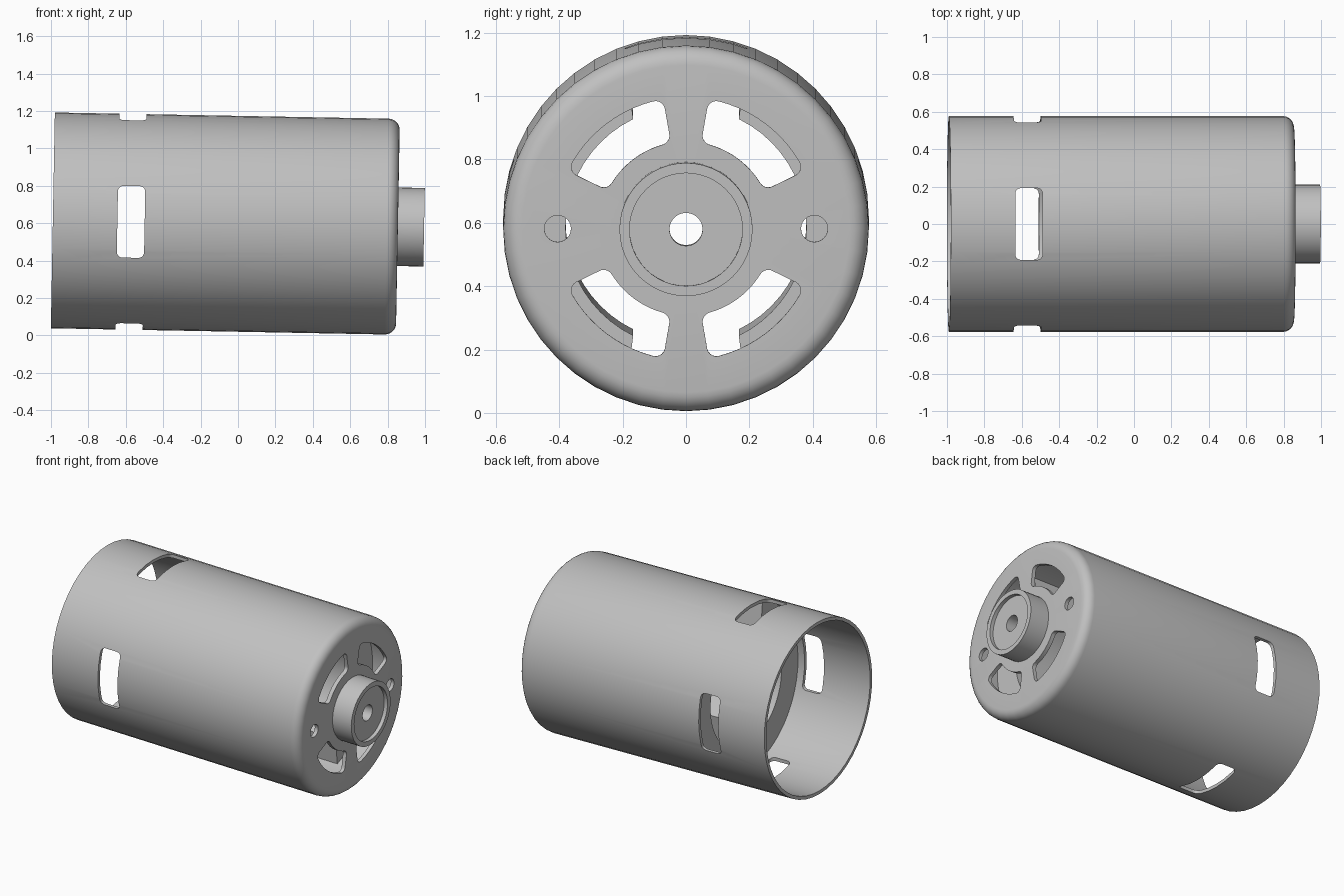
import bpy, bmesh
from math import sin, cos, pi, radians
from mathutils import Matrix

if "Cube" in bpy.data.objects:
    bpy.data.objects.remove(bpy.data.objects["Cube"])

SEGMENTS = 48
R = 0.577            # outer radius of the can
WALL = 0.022
# The axis runs along x and dips slightly towards the shaft end
PLACE = Matrix.Translation((0, 0, 0.597)) @ Matrix.Rotation(0.0185, 4, "Y")

steel = bpy.data.materials.new("brushed grey steel")
steel.use_nodes = True
GREY = (0.53, 0.53, 0.53, 1)
steel.diffuse_color = GREY
steel.node_tree.nodes["Principled BSDF"].inputs["Base Color"].default_value = GREY


def finish(name, bm):
    bmesh.ops.recalc_face_normals(bm, faces=bm.faces)
    mesh = bpy.data.meshes.new(name)
    bm.to_mesh(mesh)
    bm.free()
    mesh.materials.append(steel)
    ob = bpy.data.objects.new(name, mesh)
    bpy.context.collection.objects.link(ob)
    ob.matrix_world = PLACE
    return ob


def revolve(name, profile):
    """Spin a closed (x, radius) profile round the x axis."""
    bm = bmesh.new()
    rings = []
    for i in range(SEGMENTS):
        a = 2 * pi * i / SEGMENTS
        rings.append([bm.verts.new((x, r * cos(a), r * sin(a))) for x, r in profile])
    n = len(profile)
    for i in range(SEGMENTS):
        p, q = rings[i], rings[(i + 1) % SEGMENTS]
        for j in range(n):
            k = (j + 1) % n
            bm.faces.new((p[j], p[k], q[k], q[j]))
    return finish(name, bm)


def prism(name, outline, low, high, axis="x"):
    """Extrude a flat outline along one axis; outlines on y and z are (x, other)."""
    place = {"x": lambda u, v, d: (d, u, v),
             "y": lambda u, v, d: (u, d, v),
             "z": lambda u, v, d: (u, v, d)}[axis]
    bm = bmesh.new()
    a = [bm.verts.new(place(u, v, low)) for u, v in outline]
    b = [bm.verts.new(place(u, v, high)) for u, v in outline]
    bm.faces.new(a)
    bm.faces.new(b)
    for i in range(len(a)):
        j = (i + 1) % len(a)
        bm.faces.new((a[i], a[j], b[j], b[i]))
    return finish(name, bm)


def arc(cx, cy, r, start, end, steps):
    return [(cx + r * cos(radians(start + (end - start) * i / steps)),
             cy + r * sin(radians(start + (end - start) * i / steps)))
            for i in range(steps + 1)]


def rounded_sector(r0, r1, a0, a1, c):
    """Ring sector with four rounded corners."""
    pts = []

    def corner(r, a, start):
        t = radians(a)
        return arc(r * cos(t), r * sin(t), c, start, start + 90, 5)
    outer = (c / (r1 - c)) * 180 / pi
    inner = (c / (r0 + c)) * 180 / pi
    pts += corner(r1 - c, a0 + outer, a0 - 90 + outer)
    pts += arc(0, 0, r1, a0 + outer, a1 - outer, 10)[1:-1]
    pts += corner(r1 - c, a1 - outer, a1 - outer)
    pts += corner(r0 + c, a1 - inner, a1 - inner + 90)
    pts += arc(0, 0, r0, a1 - inner, a0 + inner, 10)[1:-1]
    pts += corner(r0 + c, a0 + inner, a0 + inner + 180)
    return pts


def rounded_rect(cx, hx, hy, c):
    pts = []
    for sx, sy, start in ((1, 1, 0), (-1, 1, 90), (-1, -1, 180), (1, -1, 270)):
        pts += arc(cx + sx * (hx - c), sy * (hy - c), c, start, start + 90, 5)
    return pts


# Drawn can: rounded end, raised bearing collar, open rear
END, TIP, REAR = 0.855, 0.995, -0.99
fillet = 0.06
profile = [(REAR, R)]
profile += arc(END - fillet, R - fillet, fillet, 90, 0, 6)
profile += [(END, 0.21), (TIP, 0.21), (TIP, 0.178), (END - 0.03, 0.178)]
profile += arc(END - fillet, R - fillet, fillet - WALL, 0, 90, 6)
profile += [(REAR, R - WALL)]
profile = [(x, r) for x, r in profile]
can = revolve("motor_can", profile)

# Cutters: side windows, end vents and screw holes
window = rounded_rect(-0.572, 0.073, 0.192, 0.03)
cutters = [prism("window_cutter_" + ax, window, -1, 1, ax) for ax in "yz"]
vent = rounded_sector(0.275, 0.415, 26, 80, 0.03)
for sy in (1, -1):
    for sz in (1, -1):
        cutters.append(prism("vent_cutter", [(sy * u, sz * v) for u, v in vent], 0.74, 1.1))
    cutters.append(prism("screw_hole_cutter", arc(sy * 0.405, 0, 0.042, 0, 345, 23), 0.74, 1.1))

bpy.context.view_layer.update()
bpy.context.view_layer.objects.active = can
for cutter in cutters:
    cutter.hide_render = True
    mod = can.modifiers.new("cut", "BOOLEAN")
    mod.operation = "DIFFERENCE"
    mod.solver = "EXACT"
    mod.object = cutter
    bpy.ops.object.modifier_apply(modifier=mod.name)
    bpy.data.objects.remove(cutter)

# Bearing pressed into the collar, with a shaft hole
bearing = revolve("bearing", [(0.97, 0.178), (0.97, 0.052), (0.825, 0.052), (0.825, 0.178)])

# Two curved magnets lining the sides of the can
parts = [can, bearing]
for side, name in ((0, "magnet_left"), (180, "magnet_right")):
    section = arc(0, 0, R - WALL, side - 70, side + 70, 20)
    section += arc(0, 0, 0.38, side + 64, side - 64, 20)
    parts.append(prism(name, section, -0.45, 0.62))

# Smooth the round surfaces, keep the edges crisp
bpy.ops.object.select_all(action="DESELECT")
for ob in parts:
    ob.select_set(True)
bpy.context.view_layer.objects.active = can
bpy.ops.object.shade_smooth_by_angle(angle=radians(30))
